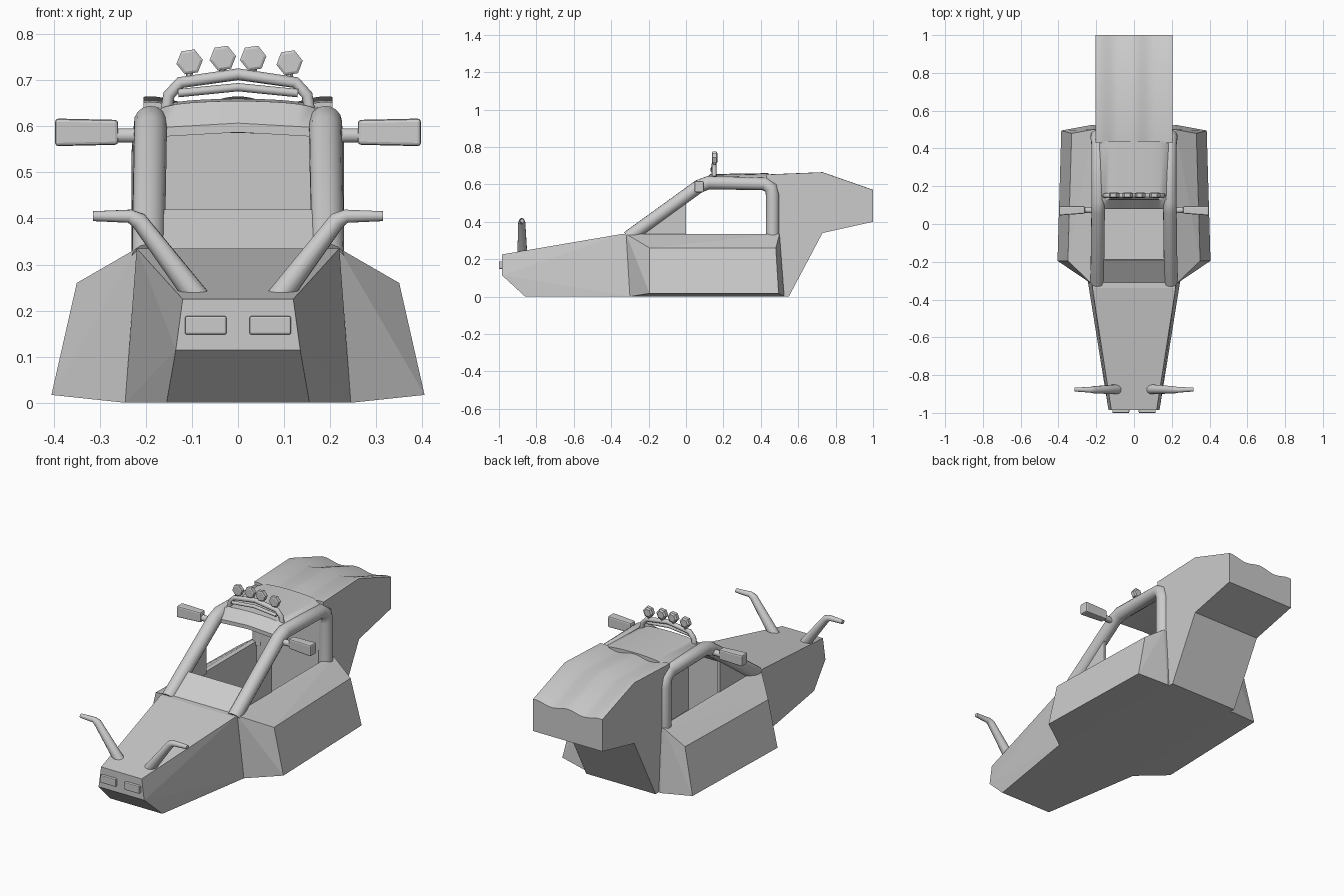
import bpy, bmesh, math
from mathutils import Vector

if "Cube" in bpy.data.objects:
    bpy.data.objects.remove(bpy.data.objects["Cube"])


def finish(bm, name, smooth=None, bevel=0):
    bmesh.ops.recalc_face_normals(bm, faces=bm.faces)
    me = bpy.data.meshes.new(name)
    bm.to_mesh(me)
    bm.free()
    ob = bpy.data.objects.new(name, me)
    bpy.context.collection.objects.link(ob)
    if bevel:
        m = ob.modifiers.new("bevel", 'BEVEL')
        m.width, m.segments = bevel, 2
    if smooth:
        for o in bpy.context.selected_objects:
            o.select_set(False)
        ob.select_set(True)
        bpy.context.view_layer.objects.active = ob
        bpy.ops.object.shade_smooth_by_angle(angle=math.radians(smooth))
    return ob


def hull(name, pts, mirror=False, bevel=0):
    """Convex solid; mirror=True adds the -x copies of the points."""
    bm = bmesh.new()
    for x, y, z in pts:
        bm.verts.new((x, y, z))
        if mirror:
            bm.verts.new((-x, y, z))
    bmesh.ops.convex_hull(bm, input=bm.verts[:])
    bmesh.ops.dissolve_limit(bm, angle_limit=0.01, verts=bm.verts[:], edges=bm.edges[:])
    return finish(bm, name, bevel=bevel)


def box(name, x0, x1, y0, y1, z0, z1, bevel=0):
    return hull(name, [(x, y, z) for x in (x0, x1) for y in (y0, y1) for z in (z0, z1)], bevel=bevel)


def loft(name, columns, smooth=None):
    """Joins equal-length closed loops and caps both ends."""
    bm = bmesh.new()
    cols = [[bm.verts.new(p) for p in c] for c in columns]
    n = len(cols[0])
    for a, b in zip(cols, cols[1:]):
        for i in range(n):
            j = (i + 1) % n
            bm.faces.new((a[i], a[j], b[j], b[i]))
    bm.faces.new(cols[0])
    bm.faces.new(cols[-1][::-1])
    return finish(bm, name, smooth)


def tube(name, pts, radii, sides=12):
    """Round tube through points, mitred at the corners."""
    pts = [Vector(p) for p in pts]
    rings = []
    ref = None
    for i, p in enumerate(pts):
        d0 = (p - pts[max(i - 1, 0)]).normalized()
        d1 = (pts[min(i + 1, len(pts) - 1)] - p).normalized()
        t = (d0 + d1).normalized()
        if ref is None:
            ref = t.orthogonal()
        u = (ref - t * ref.dot(t)).normalized()
        ref = u
        v = t.cross(u)
        r = radii[i]
        rings.append([p + r * (math.cos(a) * u + math.sin(a) * v)
                      for a in (2 * math.pi * k / sides for k in range(sides))])
    return loft(name, rings, 50)


# nose and cockpit floor
hull("nose", [(.12, -.985, .225), (.135, -.985, .115), (.155, -.86, 0),
              (.22, -.34, .335), (.245, -.3, 0), (.22, -.3, .335)], True)
hull("floor", [(.22, -.31, 0), (.22, .5, 0), (.22, -.31, .02), (.22, .5, .02)], True)

# lower windscreen panel
hull("windscreen_panel", [(.17, -.31, .335), (.16, -.19, .42),
                          (.17, -.30, .325), (.16, -.185, .41)], True)

# rear body with a wavy top
cols = []
for i in range(33):
    x = -.205 + .41 * i / 32
    w = .008 * math.cos(2 * math.pi * x / .19)
    cols.append([(x, .44, 0), (x, .55, 0), (x, .73, .34), (x, 1, .40),
                 (x, 1, .563 + w), (x, .73, .657 + w), (x, .43, .645 + w)])
loft("rear_body", cols, 30)

# arched roof with sloping front lip
cols = []
for i in range(17):
    x = -.21 + .42 * i / 16
    t = abs(x) / .21
    c = .015 * (1 - t * t) - .035 * t ** 8
    lip = .012 * (1 - t)
    cols.append([(x, .44, .60), (x, .14, .585), (x, .08, .575 + lip), (x, .08, .595 + lip),
                 (x, .13, .64 + c), (x, .44, .645 + c)])
loft("roof", cols, 40)

for s, side in ((1, "right"), (-1, "left")):
    def m(pts):
        return [(s * x, y, z) for x, y, z in pts]

    # side pods
    hull(side + "_pod", m([(.22, -.32, .335), (.245, -.3, 0), (.35, -.195, .26), (.405, -.195, .017),
                           (.22, .5, .335), (.22, .525, 0), (.33, .48, .26), (.385, .495, .017),
                           (.195, -.3, .335), (.195, -.3, 0), (.195, .5, .335), (.195, .52, 0)]))
    # triangular quarter panel
    hull(side + "_quarter_panel", m([(x, y, z) for x in (.185, .2)
                                     for y, z in ((-.3, .33), (0, .33), (0, .53))]))
    # roll cage
    tube(side + "_cage", m([(.195, -.31, .315), (.19, .07, .59), (.19, .12, .609), (.19, .42, .603),
                            (.194, .455, .58), (.195, .463, .54), (.195, .463, .315)]),
         [.036] * 7, 16)
    # mirrors
    tube(side + "_mirror_arm", m([(.19, .07, .58), (.27, .075, .58)]), [.016] * 2)
    hull(side + "_mirror", m([(x, y, z) for x, y0, y1, z0, z1 in
                              ((.26, .055, .095, .56, .614), (.397, .045, .095, .557, .617))
                              for y in (y0, y1) for z in (z0, z1)]), bevel=.007)
    # nose handles
    tube(side + "_handle", m([(.082, -.875, .22), (.215, -.878, .395), (.235, -.878, .405),
                              (.315, -.876, .405)]), [.027, .019, .015, .011])
    # headlights
    a, b = sorted((s * .025, s * .115))
    box(side + "_headlight", a, b, -1, -.975, .148, .188, .004)

# light rack
tube("light_rack", [(-.155, .15, .635), (-.15, .15, .668), (-.125, .15, .695), (0, .15, .713),
                    (.125, .15, .695), (.15, .15, .668), (.155, .15, .635)], [.013] * 7, 8)
tube("light_rack_lower_bar", [(-.13, .14, .672), (0, .14, .685), (.13, .14, .672)], [.009] * 3, 8)

# hexagonal roof lights
for i, (x, z) in enumerate(((-.105, .74), (-.033, .748), (.033, .748), (.112, .738))):
    tube(f"light_stem_{i}", [(x, .153, .7), (x, .153, z)], [.008] * 2, 6)
    cols = []
    for y, r in ((.14, .023), (.143, .029), (.162, .029), (.168, .02)):
        cols.append([(x + r * math.cos(k * math.pi / 3 + .15), y,
                      z + r * math.sin(k * math.pi / 3 + .15)) for k in range(6)])
    loft(f"roof_light_{i}", cols)
